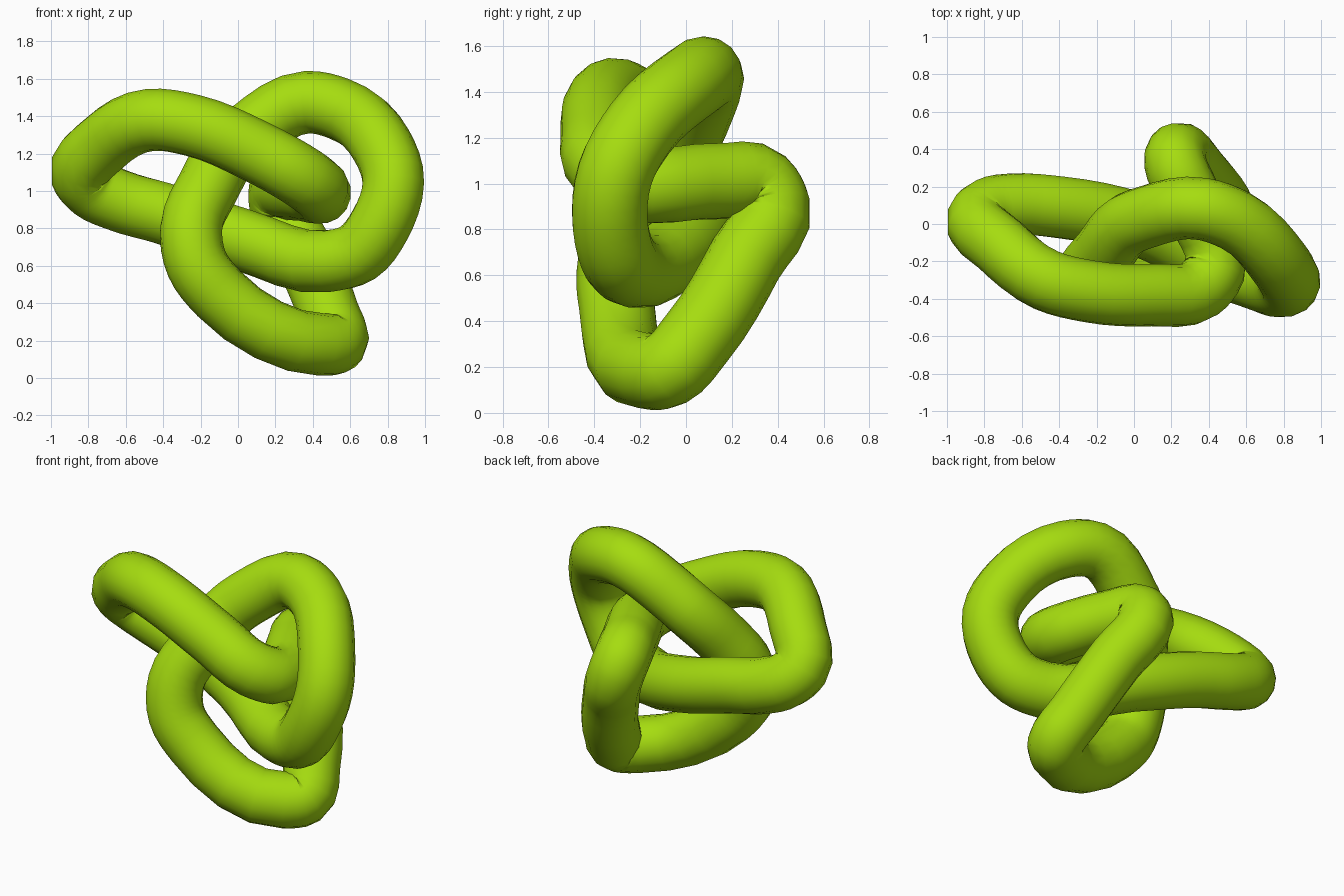
import bpy
from mathutils import Vector

cube = bpy.data.objects.get("Cube")
if cube:
    bpy.data.objects.remove(cube, do_unlink=True)

# Single flat colour
lime = bpy.data.materials.new("lime green")
lime.use_nodes = True
colour = (0.38, 0.72, 0.005, 1)
lime.diffuse_color = colour
lime.node_tree.nodes["Principled BSDF"].inputs["Base Color"].default_value = colour

# Centre line of the closed knot
path = [Vector(p) for p in [
    (-0.835, 0.03, 1.08),   # left bend
    (-0.71, -0.12, 1.26),
    (-0.47, -0.30, 1.38),   # front strand
    (-0.24, -0.36, 1.35),
    (0.10, -0.38, 1.21),
    (0.35, -0.35, 1.07),
    (0.43, -0.25, 1.01),    # front bend
    (0.30, 0.14, 1.01),
    (0.22, 0.33, 0.99),     # rear bend
    (0.23, 0.375, 0.91),
    (0.35, 0.26, 0.67),
    (0.49, 0.05, 0.33),
    (0.525, -0.08, 0.19),   # lowest bend
    (0.44, -0.16, 0.18),
    (-0.10, -0.30, 0.45),
    (-0.22, -0.31, 0.61),
    (-0.25, -0.27, 0.80),   # rising strand
    (-0.16, -0.15, 1.02),
    (-0.03, 0.00, 1.23),    # upper bend
    (0.06, 0.035, 1.31),
    (0.37, 0.08, 1.475),    # top bend
    (0.54, 0.02, 1.44),
    (0.77, -0.20, 1.24),
    (0.83, -0.31, 1.04),    # right bend
    (0.76, -0.33, 0.82),
    (0.64, -0.29, 0.67),
    (0.48, -0.23, 0.625),
    (0.02, 0.00, 0.74),     # middle strand
    (-0.40, 0.09, 0.88),
    (-0.64, 0.105, 0.95),
    (-0.78, 0.08, 1.015),
]]

curve = bpy.data.curves.new("knot_path", "CURVE")
curve.dimensions = "3D"
curve.resolution_u = 4
curve.bevel_depth = 0.167
curve.bevel_resolution = 6
spline = curve.splines.new("BEZIER")
spline.bezier_points.add(len(path) - 1)
spline.use_cyclic_u = True
spline.use_smooth = True

# Smooth tangents, with handles scaled to the neighbouring spans
for i, point in enumerate(spline.bezier_points):
    before, here, after = path[i - 1], path[i], path[(i + 1) % len(path)]
    a, b = (here - before).length, (after - here).length
    tangent = ((here - before) / a * b + (after - here) / b * a).normalized()
    point.handle_left_type = point.handle_right_type = "FREE"
    point.co = here
    point.handle_left = here - tangent * a * 0.34
    point.handle_right = here + tangent * b * 0.34

knot = bpy.data.objects.new("knotted_tube", curve)
bpy.context.collection.objects.link(knot)
curve.materials.append(lime)

# Turn the swept tube into a smooth mesh
bpy.ops.object.select_all(action="DESELECT")
knot.select_set(True)
bpy.context.view_layer.objects.active = knot
bpy.ops.object.convert(target="MESH")
bpy.ops.object.shade_smooth()
